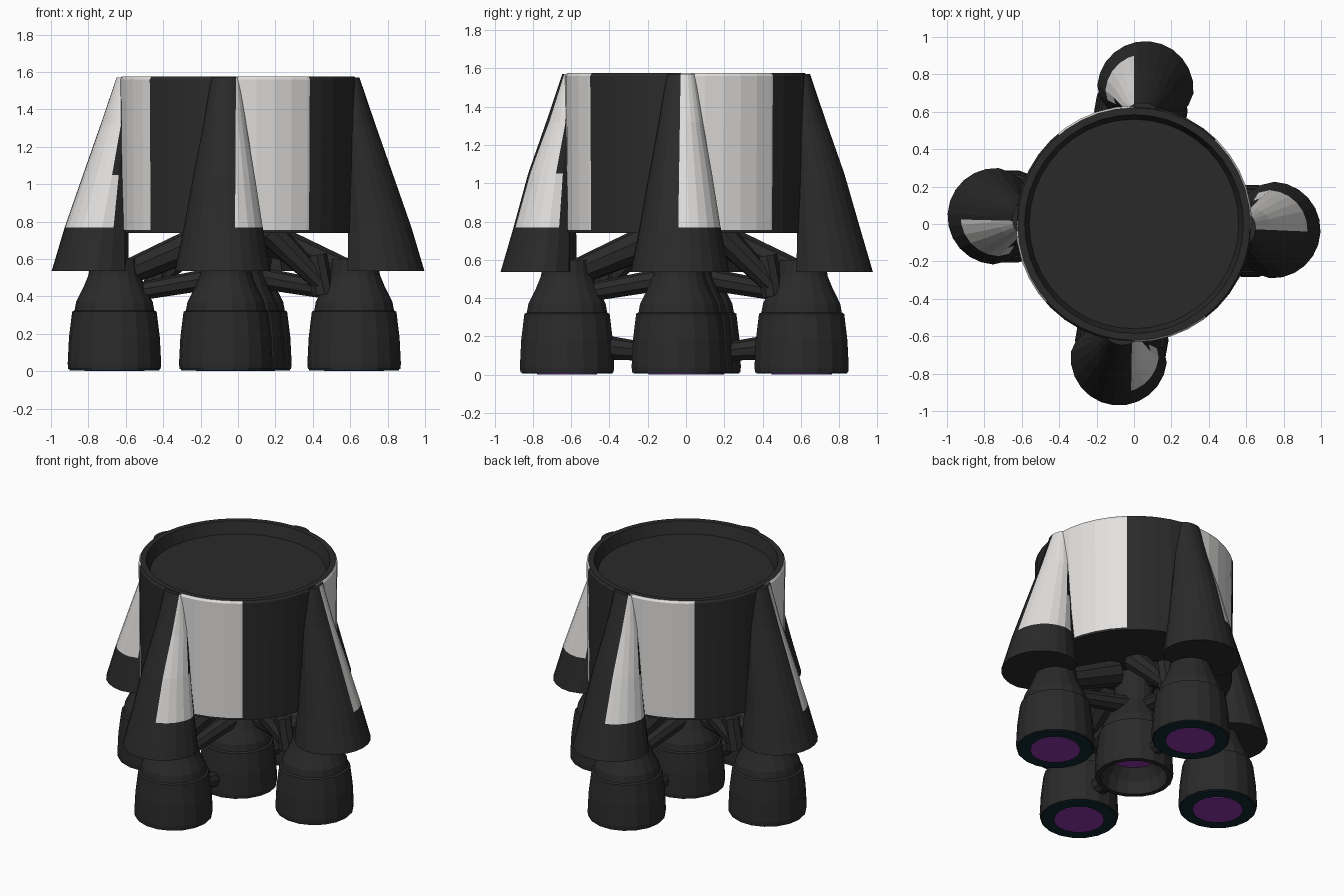
import bpy, bmesh, math
from mathutils import Vector, Matrix

if "Cube" in bpy.data.objects:
    bpy.data.objects.remove(bpy.data.objects["Cube"])


def material(name, rgb):
    m = bpy.data.materials.new(name)
    m.diffuse_color = (*rgb, 1)
    m.use_nodes = True
    m.node_tree.nodes["Principled BSDF"].inputs["Base Color"].default_value = m.diffuse_color
    return m


BLACK = material("charcoal black", (0.023, 0.023, 0.023))
WHITE = material("off white", (0.76, 0.75, 0.74))
PURPLE = material("deep purple", (0.27, 0.04, 0.40))
TEAL = material("dark teal", (0.005, 0.02, 0.03))

# start and end angles of the white stripes
STRIPES = ((-1, 37.5), (87.5, 136), (180, 220), (268.5, 311.5))


def direction(a):
    # unit vector at a degrees counter-clockwise from the front
    a = math.radians(a)
    return Vector((math.sin(a), -math.cos(a), 0))


def finish(bm, name, mats, loc=(0, 0, 0)):
    bmesh.ops.recalc_face_normals(bm, faces=bm.faces)
    me = bpy.data.meshes.new(name)
    bm.to_mesh(me)
    bm.free()
    for m in mats:
        me.materials.append(m)
    ob = bpy.data.objects.new(name, me)
    ob.location = loc
    bpy.context.collection.objects.link(ob)
    return ob


def loft(bm, rings):
    # skin a list of closed point rings and cap both ends
    rows = [[bm.verts.new(p) for p in r] for r in rings]
    n = len(rows[0])
    for a, b in zip(rows, rows[1:]):
        for i in range(n):
            bm.faces.new((a[i], a[(i + 1) % n], b[(i + 1) % n], b[i]))
    bm.faces.new(rows[0][::-1])
    bm.faces.new(rows[-1])


def circle(r, z, n):
    return [(r * math.cos(math.tau * i / n), r * math.sin(math.tau * i / n), z)
            for i in range(n)]


def paint_stripes(bm, zmin, zmax):
    # cut along the colour boundaries, then whiten the faces inside the stripes
    def cut(co, no):
        bmesh.ops.bisect_plane(bm, geom=bm.verts[:] + bm.edges[:] + bm.faces[:],
                               plane_co=co, plane_no=no)
    for pair in STRIPES:
        for a in pair:
            cut((0, 0, 0), direction(a + 90))
    cut((0, 0, zmin), (0, 0, 1))
    bmesh.ops.recalc_face_normals(bm, faces=bm.faces)
    for f in bm.faces:
        c = f.calc_center_median()
        a = math.degrees(math.atan2(c.x, -c.y))
        inside = any((a - s) % 360 < e - s for s, e in STRIPES)
        inward = f.normal.x * c.x + f.normal.y * c.y < -0.2 * c.xy.length
        if inside and zmin < c.z < zmax and abs(f.normal.z) < 0.8 and not inward:
            f.material_index = 1


# main tank section with recessed top
bm = bmesh.new()
loft(bm, [circle(r, z, 40) for r, z in
          ((0.625, 0.74), (0.632, 1.56), (0.622, 1.575), (0.585, 1.575), (0.56, 1.495))])
paint_stripes(bm, 0.755, 1.57)
finish(bm, "main_body", (BLACK, WHITE))

# four tapered engine fairings: (height, outermost reach, half width)
SECTIONS = ((0.535, 0.995, 0.258), (0.77, 0.925, 0.212), (1.05, 0.83, 0.165),
            (1.32, 0.735, 0.115), (1.57, 0.65, 0.075))
for k, (side, ang, scale) in enumerate((("front", -6.5, 0.98), ("right", -2.5, 1.003),
                                        ("back", -4.8, 0.985), ("left", -3.2, 1.003))):
    out, tan = direction(90 * k + ang), direction(90 * k + ang + 90)
    rings = []
    for z, reach, w in SECTIONS:
        reach *= scale if z < 1 else 1
        inner = 0.595
        mid = max(reach - w, 0.61)
        # rounded section, pinched where it meets the tank
        half = [(inner, 0.72 * w), ((inner + mid) / 2, 0.92 * w)]
        prof = [(r, -s) for r, s in half]
        for i in range(13):
            t = math.pi * (i / 12 - 0.5)
            prof.append((mid + (reach - mid) * math.cos(t), w * math.sin(t)))
        prof += half[::-1]
        rings.append([out * r + tan * s + Vector((0, 0, z)) for r, s in prof])
    bm = bmesh.new()
    loft(bm, rings)
    paint_stripes(bm, 0.768, 1.569)
    finish(bm, side + "_fairing", (BLACK, WHITE))


# engine bell: flared nozzle, collar, shoulder and neck
BELL = ((0.247, 0.012), (0.25, 0.04), (0.243, 0.18), (0.226, 0.318), (0.213, 0.325),
        (0.205, 0.37), (0.165, 0.45), (0.138, 0.515))


def engine(name, loc, neck, hollow=False):
    bm = bmesh.new()
    rings = [circle(r, z, 18) for r, z in BELL + neck]
    if hollow:
        rings = [circle(r, z, 18) for r, z in ((0.15, 0.17), (0.20, 0.10), (0.215, 0.012))] + rings
    loft(bm, rings)
    if hollow:
        for f in bm.faces:
            if len(f.verts) == 18 and f.calc_center_median().z < 0.3:
                f.material_index = 1
    finish(bm, name, (BLACK, PURPLE), loc)
    if not hollow:
        # teal rim plate and purple exit disc
        for part, mat, r, z in (("rim_plate", TEAL, 0.24, 0.005), ("exit_disc", PURPLE, 0.16, 0.0)):
            bm = bmesh.new()
            loft(bm, [circle(r, z, 18), circle(r, z + 0.008, 18)])
            finish(bm, name + "_" + part, (mat,), loc)


def strut(name, a, b, r1, r2, sides=9):
    # tapered pipe between two points
    a, b = Vector(a), Vector(b)
    d = b - a
    bm = bmesh.new()
    bmesh.ops.create_cone(bm, cap_ends=True, segments=sides, radius1=r1, radius2=r2,
                          depth=d.length,
                          matrix=Matrix.Translation((a + b) / 2)
                          @ d.to_track_quat('Z', 'Y').to_matrix().to_4x4())
    finish(bm, name, (BLACK,))


engine("centre_engine", (0, 0, 0), ((0.13, 0.58), (0.12, 0.75)), True)
for k, (side, ang, dist) in enumerate((("front", -6, 0.625), ("right", -3.5, 0.622),
                                       ("back", -3.5, 0.605), ("left", -3.5, 0.662))):
    turn = 90 * k + ang
    out, tan = direction(turn), direction(turn + 90)

    def at(r, s, z):
        return out * r + tan * s + Vector((0, 0, z))

    engine(side + "_engine", out * dist, ((0.128, 0.60),))
    # pump body and feed pipes reaching in under the tank
    strut(side + "_pump", at(0.46, -0.07, 0.41), at(0.42, -0.07, 0.62), 0.06, 0.06)
    strut(side + "_feed_pipe", at(0.56, 0, 0.54), at(0.18, 0.04, 0.70), 0.07, 0.09)
    strut(side + "_return_pipe", at(0.45, -0.08, 0.47), at(0.18, -0.13, 0.745), 0.05, 0.075)
    strut(side + "_cross_pipe", at(0.50, 0.02, 0.43), at(0.10, 0.03, 0.50), 0.05, 0.06)
    # low exhaust link between outer and centre engine
    if side in ("front", "back"):
        strut(side + "_exhaust_link", at(0.42, 0, 0.14), at(0.22, 0, 0.12), 0.065, 0.05)
